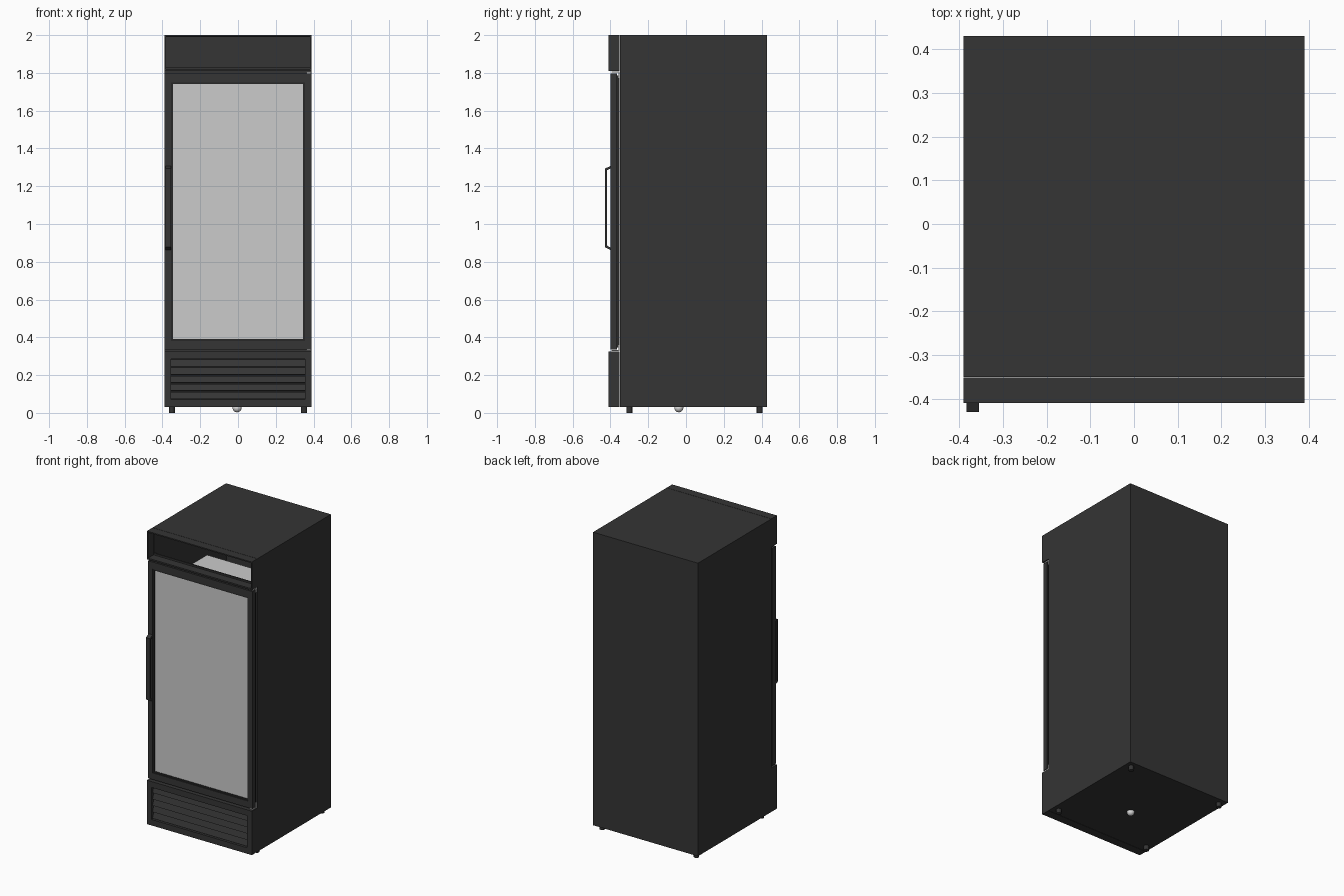
import bpy, bmesh, math
from mathutils import Matrix, Vector

if "Cube" in bpy.data.objects:
    bpy.data.objects.remove(bpy.data.objects["Cube"])


def material(name, r, g, b):
    m = bpy.data.materials.new(name)
    m.diffuse_color = (r, g, b, 1)
    m.use_nodes = True
    m.node_tree.nodes["Principled BSDF"].inputs["Base Color"].default_value = m.diffuse_color
    return m


BLACK = material("black_metal", 0.035, 0.035, 0.035)
TRIM = material("dark_trim", 0.02, 0.02, 0.02)
GLASS = material("pale_grey", 0.6, 0.6, 0.6)
STEEL = material("light_steel", 0.72, 0.72, 0.72)


def finish(name, bm, mat):
    bmesh.ops.recalc_face_normals(bm, faces=bm.faces)
    me = bpy.data.meshes.new(name)
    bm.to_mesh(me)
    bm.free()
    me.materials.append(mat)
    ob = bpy.data.objects.new(name, me)
    bpy.context.collection.objects.link(ob)
    return ob


def add_box(bm, x0, x1, y0, y1, z0, z1, tilt=0):
    size = Matrix.Diagonal((x1 - x0, y1 - y0, z1 - z0, 1))
    centre = Matrix.Translation(((x0 + x1) / 2, (y0 + y1) / 2, (z0 + z1) / 2))
    bmesh.ops.create_cube(bm, size=1, matrix=centre @ Matrix.Rotation(tilt, 4, 'X') @ size)


def boxes(name, mat, *dims, bevel=0):
    bm = bmesh.new()
    for d in dims:
        add_box(bm, *d)
    ob = finish(name, bm, mat)
    if bevel:
        mod = ob.modifiers.new("soft_edges", 'BEVEL')
        mod.width, mod.segments = bevel, 2
    return ob


def frame(name, mat, x, y0, y1, z0, z1, side, top, bottom):
    """Rectangular frame with mitre-free butt joints, symmetric in x."""
    return boxes(name, mat,
                 (-x, -x + side, y0, y1, z0, z1), (x - side, x, y0, y1, z0, z1),
                 (-x + side, x - side, y0, y1, z1 - top, z1),
                 (-x + side, x - side, y0, y1, z0, z0 + bottom))


# cabinet: hollow shell, open only behind the header
X, T = 0.39, 0.01
boxes("cabinet", BLACK,
      (-X, -X + T, -0.35, 0.43, 0.03, 2), (X - T, X, -0.35, 0.43, 0.03, 2),
      (-X + T, X - T, 0.42, 0.43, 0.03, 2),
      (-X + T, X - T, -0.35, 0.42, 1.99, 2),
      (-X + T, X - T, -0.35, 0.42, 0.03, 0.04),
      (-X + T, X - T, -0.35, -0.34, 0.04, 1.83))
# pale inner compartment, its top glimpsed through the open header
boxes("inner_compartment", GLASS, (-0.36, 0.36, -0.33, 0.185, 0.40, 1.62))

# header: thin open frame
frame("header_frame", BLACK, X, -0.41, -0.352, 1.81, 2.0, 0.008, 0.008, 0.01)

# lower panel with louvred grille
frame("lower_panel", BLACK, X, -0.41, -0.352, 0.03, 0.325, 0.035, 0.04, 0.04)
boxes("grille_back", TRIM, (-0.355, 0.355, -0.375, -0.352, 0.07, 0.285))
bm = bmesh.new()
for i in range(5):
    z = 0.0915 + i * 0.043
    add_box(bm, -0.355, 0.355, -0.395, -0.389, z - 0.019, z + 0.019, math.radians(-20))
finish("grille_louvres", bm, BLACK)

# door: frame, bezel, glass and rear gasket
frame("door_frame", BLACK, 0.388, -0.40, -0.366, 0.335, 1.797, 0.033, 0.047, 0.045)
frame("glass_bezel", TRIM, 0.355, -0.394, -0.37, 0.38, 1.75, 0.01, 0.01, 0.01)
boxes("door_glass", GLASS, (-0.345, 0.345, -0.39, -0.375, 0.39, 1.74))
frame("door_gasket", TRIM, 0.38, -0.366, -0.352, 0.345, 1.787, 0.03, 0.03, 0.03)

# hinge brackets
for label, z in (("upper", 1.804), ("lower", 0.33)):
    s = -1 if label == "upper" else 1
    lo, hi = sorted((z, z + s * 0.03))
    boxes(label + "_hinge", STEEL,
          (0.362, 0.386, -0.395, -0.352, z - 0.003, z + 0.003),
          (0.362, 0.386, -0.358, -0.352, lo, hi))

# handle: bent strap profile extruded sideways
outer = [(-0.40, 0.862), (-0.43, 0.877), (-0.43, 1.293), (-0.40, 1.307)]
inner = [(-0.40, 1.293), (-0.419, 1.284), (-0.419, 0.886), (-0.40, 0.876)]
bm = bmesh.new()
ring = [bm.verts.new((-0.384, y, z)) for y, z in outer + inner]
for i in range(3):  # three strap segments
    bm.faces.new((ring[i], ring[i + 1], ring[6 - i], ring[7 - i]))
ext = bmesh.ops.extrude_face_region(bm, geom=bm.faces[:])
bmesh.ops.translate(bm, vec=Vector((0.029, 0, 0)),
                    verts=[g for g in ext["geom"] if isinstance(g, bmesh.types.BMVert)])
finish("door_handle", bm, BLACK)

# feet
bm = bmesh.new()
for x in (-0.35, 0.35):
    for y in (-0.30, 0.39):
        bmesh.ops.create_cone(bm, cap_ends=True, segments=20, radius1=0.016, radius2=0.016,
                              depth=0.03, matrix=Matrix.Translation((x, y, 0.015)))
finish("feet", bm, BLACK)

# drain knob under the base
bm = bmesh.new()
bmesh.ops.create_uvsphere(bm, u_segments=24, v_segments=12, radius=0.024,
                          matrix=Matrix.Translation((-0.005, -0.038, 0.027)))
knob = finish("drain_knob", bm, STEEL)
for p in knob.data.polygons:
    p.use_smooth = True
